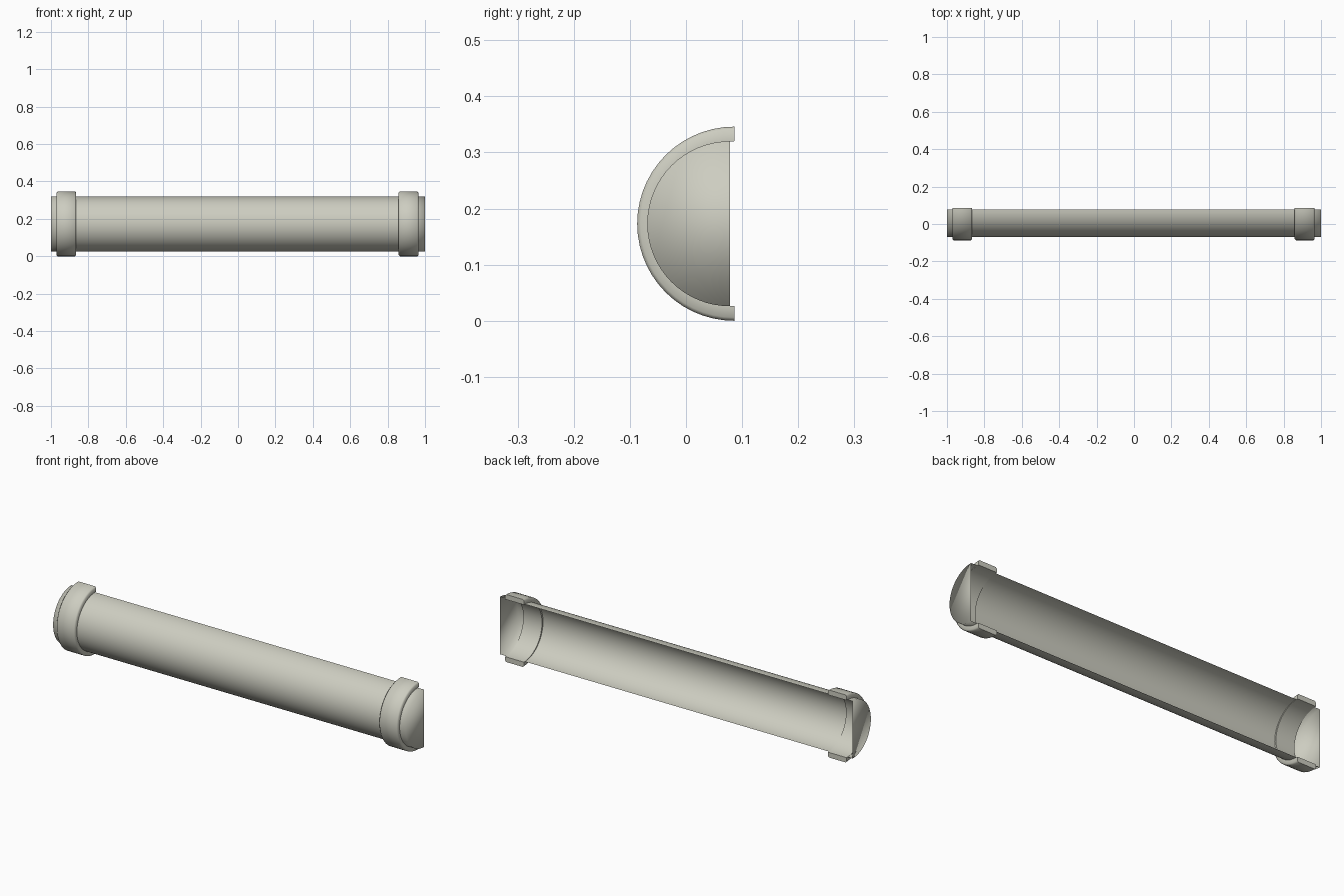
import bpy, bmesh, math

if "Cube" in bpy.data.objects:
    bpy.data.objects.remove(bpy.data.objects["Cube"])

CZ = 0.173            # axis height
R = 0.147             # tube radius
TUBE_Y = 0.078        # tube axis (open back edge)
CLIP_Y = 0.086        # clip axis
R_OUT = 0.173         # clip outer radius

mat = bpy.data.materials.new("pale grey")
mat.diffuse_color = (0.61, 0.61, 0.53, 1)
mat.use_nodes = True
mat.node_tree.nodes["Principled BSDF"].inputs["Base Color"].default_value = mat.diffuse_color


def arc(bm, x, r, cy, n):
    """Half circle of points at x, bulging to the front (-y)."""
    return [bm.verts.new((x, cy - r * math.sin(math.pi * i / n),
                          CZ + r * math.cos(math.pi * i / n))) for i in range(n + 1)]


def bridge(bm, a, b):
    for i in range(len(a) - 1):
        bm.faces.new((a[i], a[i + 1], b[i + 1], b[i]))


def finish(bm, name, angle=None):
    me = bpy.data.meshes.new(name)
    bm.to_mesh(me)
    bm.free()
    ob = bpy.data.objects.new(name, me)
    bpy.context.collection.objects.link(ob)
    me.materials.append(mat)
    for p in me.polygons:
        p.use_smooth = True
    if angle:
        bpy.ops.object.select_all(action='DESELECT')
        ob.select_set(True)
        bpy.context.view_layer.objects.active = ob
        bpy.ops.object.shade_smooth_by_angle(angle=math.radians(angle))
    return ob


# open half-round tube, a thin shell
bm = bmesh.new()
bridge(bm, arc(bm, -0.92, R, TUBE_Y, 32), arc(bm, 0.92, R, TUBE_Y, 32))
for f in bm.faces:
    f.normal_update()
    if f.normal.y > 0:
        f.normal_flip()
finish(bm, "half_round_tube")

# end caps: short lip closed by a half disc, softly shaded
for side, name in ((-1, "left_end_cap"), (1, "right_end_cap")):
    bm = bmesh.new()
    inner = arc(bm, side * 0.92, R, TUBE_Y, 32)
    outer = arc(bm, side * 1.0, R, TUBE_Y, 32)
    bridge(bm, inner, outer)
    bm.faces.new(outer)
    for f in bm.faces:
        f.normal_update()
        out = f.normal.x * side if abs(f.normal.x) > 0.5 else -f.normal.y
        if out < 0:
            f.normal_flip()
    finish(bm, name)

# clips: solid half rings with softened outer corners
W, C = 0.053, 0.006
profile = [(-W, R), (-W, R_OUT - C), (-W + C, R_OUT),
           (W - C, R_OUT), (W, R_OUT - C), (W, R)]
for x0, name in ((-0.918, "left_clip"), (0.912, "right_clip")):
    bm = bmesh.new()
    rows = [arc(bm, x0 + dx, r, CLIP_Y, 28) for dx, r in profile]
    for i in range(len(rows)):
        bridge(bm, rows[i], rows[(i + 1) % len(rows)])
    bm.faces.new([row[0] for row in rows])
    bm.faces.new([row[-1] for row in rows])
    bmesh.ops.recalc_face_normals(bm, faces=bm.faces[:])
    finish(bm, name, 60)
